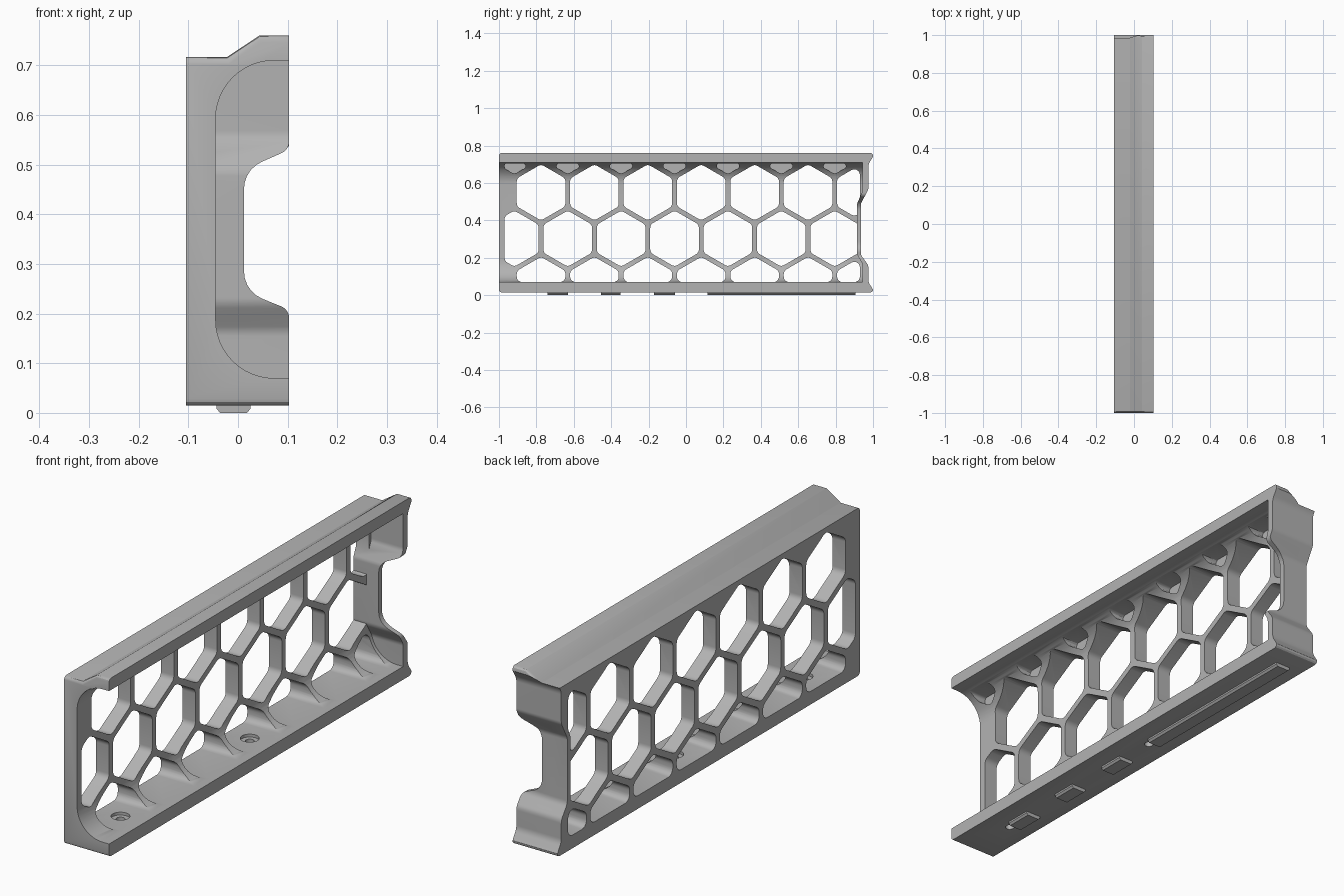
import bpy, bmesh, math
from mathutils import Vector

cube = bpy.data.objects.get("Cube")
if cube:
    bpy.data.objects.remove(cube, do_unlink=True)

grey = bpy.data.materials.new("mid grey")
grey.use_nodes = True
COLOUR = (0.45, 0.45, 0.45, 1)
grey.diffuse_color = COLOUR
grey.node_tree.nodes["Principled BSDF"].inputs["Base Color"].default_value = COLOUR


def rounded(points, radius, steps=5):
    """Round the corners of a closed outline; radius may be one per corner."""
    pts = [Vector(p) for p in points]
    radii = radius if isinstance(radius, list) else [radius] * len(pts)
    out = []
    for i, p in enumerate(pts):
        a, b = pts[i - 1] - p, pts[(i + 1) % len(pts)] - p
        if radii[i] == 0:
            out.append(p)
            continue
        half = a.angle(b) / 2
        reach = min(radii[i] / math.tan(half), a.length * 0.48, b.length * 0.48)
        centre = p + (a.normalized() + b.normalized()).normalized() * reach / math.cos(half)
        start, end = p + a.normalized() * reach - centre, p + b.normalized() * reach - centre
        for k in range(steps + 1):
            ray = start.lerp(end, k / steps)
            t = start.angle(end) * k / steps
            w = start.angle(end)
            ray = (start * math.sin(w - t) + end * math.sin(t)) / math.sin(w)
            out.append(centre + ray)
    return out


def clip(points, axis, limit, keep_above):
    """Cut an outline by a horizontal or vertical line."""
    out, sign = [], 1 if keep_above else -1
    for i, b in enumerate(points):
        a = points[i - 1]
        da, db = sign * (a[axis] - limit), sign * (b[axis] - limit)
        if da * db < 0:
            out.append(a.lerp(b, da / (da - db)))
        if db >= 0:
            out.append(b)
    return out


def prism(name, outlines, axis, lo, hi):
    """Extrude outlines along x (outline in y, z) or y (outline in x, z)."""
    bm = bmesh.new()
    for outline in outlines:
        place = (lambda p, d: (d, p[0], p[1])) if axis == "x" else (lambda p, d: (p[0], d, p[1]))
        face = bm.faces.new([bm.verts.new(place(p, lo)) for p in outline])
        new = bmesh.ops.extrude_face_region(bm, geom=[face])["geom"]
        shift = Vector(place((0, 0), hi - lo))
        bmesh.ops.translate(bm, verts=[v for v in new if isinstance(v, bmesh.types.BMVert)], vec=shift)
    bmesh.ops.recalc_face_normals(bm, faces=bm.faces)
    return finish(name, bm)


def finish(name, bm):
    mesh = bpy.data.meshes.new(name)
    bm.to_mesh(mesh)
    bm.free()
    mesh.materials.append(grey)
    obj = bpy.data.objects.new(name, mesh)
    bpy.context.collection.objects.link(obj)
    return obj


def activate(obj):
    bpy.ops.object.select_all(action="DESELECT")
    obj.select_set(True)
    bpy.context.view_layer.objects.active = obj


def combine(target, tool, operation="DIFFERENCE"):
    mod = target.modifiers.new("cut", "BOOLEAN")
    mod.operation, mod.object, mod.solver = operation, tool, "EXACT"
    activate(target)
    bpy.ops.object.modifier_apply(modifier=mod.name)
    bpy.data.objects.remove(tool, do_unlink=True)


BACK, FRONT = -0.105, 0.103      # closed and open sides
FLOOR, CEILING, WEB = 0.07, 0.71, -0.045

# Outer bar with a sloped step on top
body = prism("frame", [[(BACK, 0.015), (FRONT, 0.015), (FRONT, 0.76), (0.043, 0.76),
                        (-0.022, 0.717), (BACK, 0.717)]], "y", -1, 1)
bm = bmesh.new()
bm.from_mesh(body.data)
ends = [e for e in bm.edges if all(abs(v.co.y) > 0.99 for v in e.verts)
        and abs(e.verts[0].co.x - e.verts[1].co.x) > 0.01]
bmesh.ops.bevel(bm, geom=ends, offset=0.014, segments=3, profile=0.5, affect="EDGES")
bm.to_mesh(body.data)
bm.free()

# Rounded channel along the open side
channel = rounded([(WEB, FLOOR), (0.2, FLOOR), (0.2, CEILING), (WEB, CEILING)],
                  [0.122, 0, 0, 0.122], 12)
combine(body, prism("channel_cutter", [channel], "y", -1.1, 0.96))

# Honeycomb openings, with shallow pockets in the row under the top flange
PITCH, RADIUS = 0.2855, 0.15
holes, pockets = [], []
for row in range(4):
    z = 0.055 + row * PITCH * math.cos(math.radians(30))
    for col in range(8):
        y = -0.775 + PITCH * (col - (0.5 if row % 2 else 0))
        if y > 1:
            continue
        cell = [Vector((y + RADIUS * math.sin(a), z + RADIUS * math.cos(a)))
                for a in (math.radians(60 * k) for k in range(6))]
        cell = clip(cell, 1, FLOOR, True)
        cell = clip(cell, 1, CEILING - 0.005, False)
        cell = clip(cell, 0, -0.97, True)
        cell = clip(cell, 0, 0.93, False)
        if len(cell) > 2:
            (pockets if row == 3 else holes).append(rounded(cell, 0.03))
combine(body, prism("honeycomb_cutter", holes, "x", -0.2, 0.2))
combine(body, prism("pocket_cutter", pockets, "x", WEB, 0.2))

# Stepped hollow in the far end
step = [(0.975, 0.565), (0.935, 0.49), (0.935, 0.215), (0.975, 0.16)]
hollow = rounded([(1.2, 0.74), (1, 0.74), (0.975, 0.70)] + step
                 + [(0.975, 0.07), (1, 0.03), (1.2, 0.03)],
                 [0, 0, 0.05] + [0.04] * 4 + [0.05, 0, 0])
combine(body, prism("end_cutter", [hollow], "x", -0.2, 0.2))

# Thin end wall following the same step, notched on the open side
inner = [(0.945, 0.165), (0.913, 0.22), (0.913, 0.485), (0.945, 0.56)]
strip = rounded([(0.975, 0.712)] + step + [(0.975, 0.06), (0.945, 0.06)] + inner
                + [(0.945, 0.712)], [0] + [0.04] * 4 + [0, 0] + [0.04] * 4 + [0])
wall = prism("end_wall", [strip], "x", BACK, FRONT)
notch = rounded([(0.2, 0.57), (0.103, 0.57), (0.103, 0.53), (0.012, 0.49), (0.012, 0.245),
                 (0.103, 0.208), (0.103, 0.17), (0.2, 0.17)],
                [0, 0, 0.025, 0.06, 0.06, 0.025, 0, 0])
combine(wall, prism("notch_cutter", [notch], "y", 0.8, 1.1))
combine(body, wall, "UNION")

# Countersunk screw holes through the floor
for y in (-0.77, 0.085):
    for low, high, r in ((-0.05, 0.06, 0.017), (0.058, 0.11, 0.036)):
        bm = bmesh.new()
        bmesh.ops.create_cone(bm, cap_ends=True, segments=32, radius1=r, radius2=r, depth=high - low)
        bmesh.ops.translate(bm, verts=bm.verts, vec=(-0.005, y, (low + high) / 2))
        combine(body, finish("screw_cutter", bm))

activate(body)
bpy.ops.object.shade_smooth_by_angle(angle=math.radians(30))

# Locating pads underneath
pad = [(-0.043, 0.02), (-0.043, 0.008), (-0.036, 0), (0.018, 0), (0.025, 0.008), (0.025, 0.02)]
for i, (lo, hi) in enumerate(((-0.74, -0.63), (-0.455, -0.35), (-0.17, -0.06), (0.115, 0.905))):
    prism(f"locating_pad_{i + 1}", [pad], "y", lo, hi)
